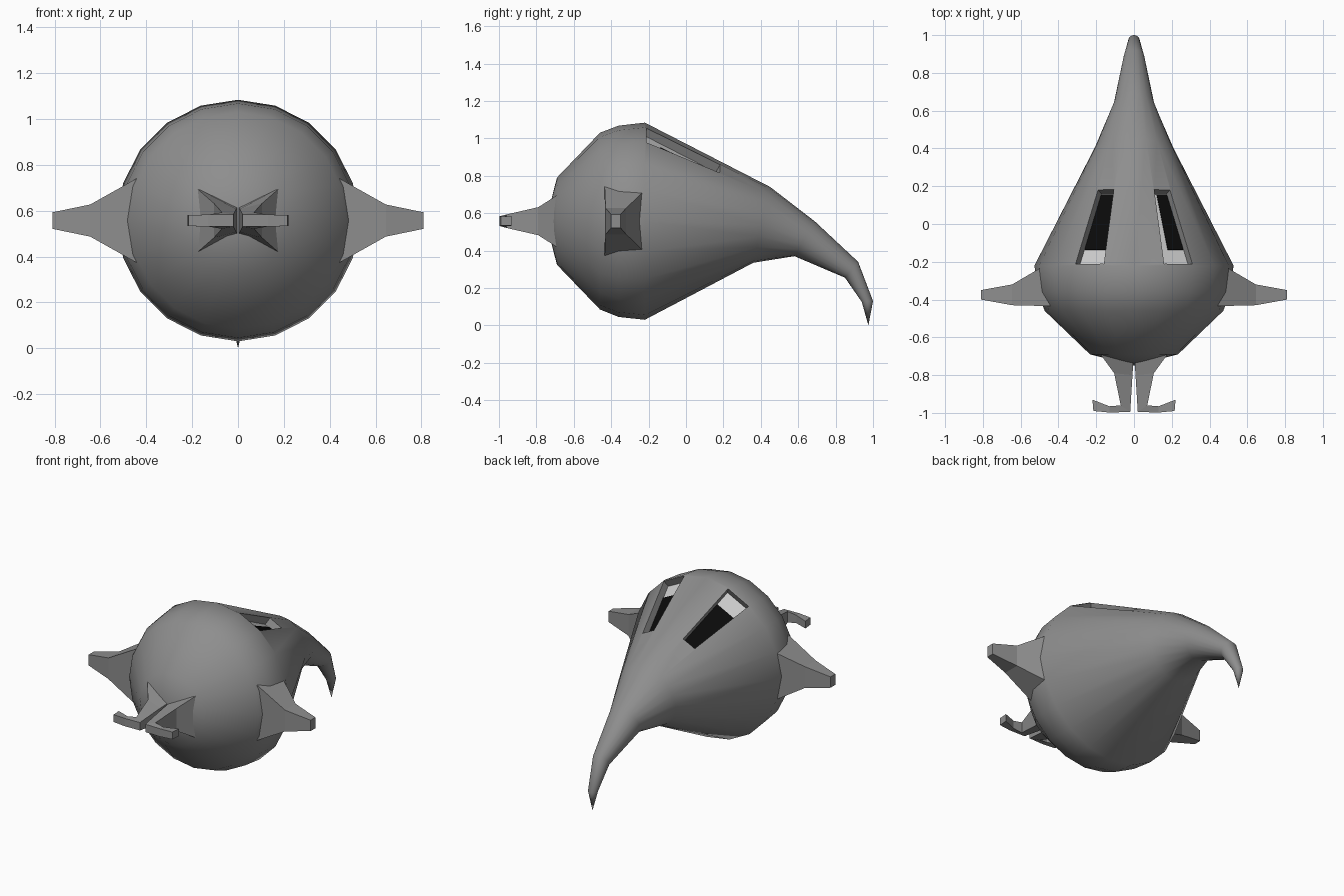
import bpy, bmesh, math
from mathutils import Vector

if "Cube" in bpy.data.objects:
    bpy.data.objects.remove(bpy.data.objects["Cube"])

CZ = 0.557  # height of the body axis


def material(name, v):
    m = bpy.data.materials.new(name)
    m.diffuse_color = (v, v, v, 1)
    m.use_nodes = True
    m.node_tree.nodes["Principled BSDF"].inputs["Base Color"].default_value = m.diffuse_color
    return m


GREY = material("hull_grey", 0.27)
LIGHT = material("pale_grey", 0.6)
BLACK = material("black", 0.003)


def loft(name, rings, mat, tips=(None, None)):
    """Skin equal-sized rings; close each end with a point or a flat cap."""
    bm = bmesh.new()
    vs = [[bm.verts.new(p) for p in ring] for ring in rings]
    n = len(vs[0])
    for a, b in zip(vs, vs[1:]):
        for i in range(n):
            j = (i + 1) % n
            bm.faces.new((a[i], a[j], b[j], b[i]))
    for ring, tip in ((vs[0], tips[0]), (vs[-1], tips[1])):
        if tip is None:
            bm.faces.new(ring)
        else:
            t = bm.verts.new(tip)
            for i in range(n):
                bm.faces.new((ring[i], ring[(i + 1) % n], t))
    bmesh.ops.recalc_face_normals(bm, faces=bm.faces)
    me = bpy.data.meshes.new(name)
    bm.to_mesh(me)
    bm.free()
    me.materials.append(mat)
    ob = bpy.data.objects.new(name, me)
    bpy.context.collection.objects.link(ob)
    return ob


def mirror(p, s):
    return Vector((p[0] * s, p[1], p[2]))


# Body: teardrop with a drooping tail, rings given by top and bottom points (y, z)
profile = [((-0.69, 0.79), (-0.69, 0.324)), ((-0.46, 1.03), (-0.46, 0.085)),
           ((-0.36, 1.068), (-0.36, 0.045)), ((-0.22, 1.084), (-0.22, 0.03)),
           ((0.45, 0.74), (0.36, 0.335)), ((0.69, 0.555), (0.58, 0.37)),
           ((0.92, 0.34), (0.85, 0.255)), ((1.0, 0.13), (0.94, 0.125))]
rings = []
for top, bottom in profile:
    t, b = Vector((0, *top)), Vector((0, *bottom))
    c, up = (t + b) / 2, (t - b) / 2
    rings.append([c + up * math.cos(a) + Vector((up.length * math.sin(a), 0, 0))
                  for a in (math.tau * k / 20 for k in range(20))])
body = loft("body", rings, GREY, ((0, -0.75, CZ), (0, 0.975, 0)))

# Eye sockets: tapered quads sunk into the upper back
eye = [Vector(p) for p in ((0.105, 0.18, 0.855), (0.19, 0.18, 0.815),
                           (0.31, -0.21, 0.98), (0.16, -0.21, 1.055))]
normal = (eye[1] - eye[3]).cross(eye[0] - eye[2]).normalized()
if normal.z < 0:
    normal = -normal


def eye_point(u, v, depth):
    """u runs inner to outer, v runs front to back."""
    front, back = eye[3].lerp(eye[2], u), eye[0].lerp(eye[1], u)
    return front.lerp(back, v) - normal * depth


def eye_slab(name, s, u0, u1, v0, v1, top, bottom, mat):
    corners = ((u0, v0), (u1, v0), (u1, v1), (u0, v1))
    return loft(name, [[mirror(eye_point(u, v, d), s) for u, v in corners]
                       for d in (bottom, top)], mat)


for s, side in ((1, "right"), (-1, "left")):
    cutter = eye_slab(side + "_socket_cutter", s, 0, 1, 0, 1, -0.06, 0.05, GREY)
    bpy.context.view_layer.objects.active = body
    mod = body.modifiers.new("socket", 'BOOLEAN')
    mod.operation = 'DIFFERENCE'
    mod.solver = 'EXACT'
    mod.object = cutter
    bpy.ops.object.modifier_apply(modifier=mod.name)
    bpy.data.objects.remove(cutter)
    # Pale socket floor with a black lens on it
    eye_slab(side + "_eye_floor", s, 0.01, 0.99, 0.01, 0.99, 0.045, 0.049, LIGHT)
    inner = 0.36 if s > 0 else 0.02
    eye_slab(side + "_eye_lens", s, inner, 0.97, 0.24, 0.98, 0.04, 0.044, BLACK)

bpy.ops.object.select_all(action='DESELECT')
body.select_set(True)
bpy.context.view_layer.objects.active = body
bpy.ops.object.shade_smooth_by_angle(angle=math.radians(40))

# Side fins: (x, y front, y back, half height)
fin = [(0.44, -0.435, -0.2, 0.185), (0.645, -0.43, -0.32, 0.07),
       (0.81, -0.40, -0.35, 0.036)]
# Mandibles: (inner x, y), (outer x, y), inner and outer half height
claw = [((0.0, -0.68), (0.185, -0.68), 0.06, 0.145),
        ((0.008, -0.80), (0.105, -0.79), 0.05, 0.075),
        ((0.02, -0.995), (0.07, -0.96), 0.026, 0.036),
        ((0.13, -0.998), (0.13, -0.965), 0.026, 0.026),
        ((0.215, -0.99), (0.22, -0.93), 0.024, 0.024)]
for s, side in ((1, "right"), (-1, "left")):
    loft(side + "_fin",
         [[mirror(p, s) for p in ((x, a, CZ - h), (x, b, CZ - h),
                                  (x, b, CZ + h), (x, a, CZ + h))]
          for x, a, b, h in fin], GREY)
    loft(side + "_mandible",
         [[mirror(p, s) for p in ((*i, CZ - hi), (*o, CZ - ho),
                                  (*o, CZ + ho), (*i, CZ + hi))]
          for i, o, hi, ho in claw], GREY)
